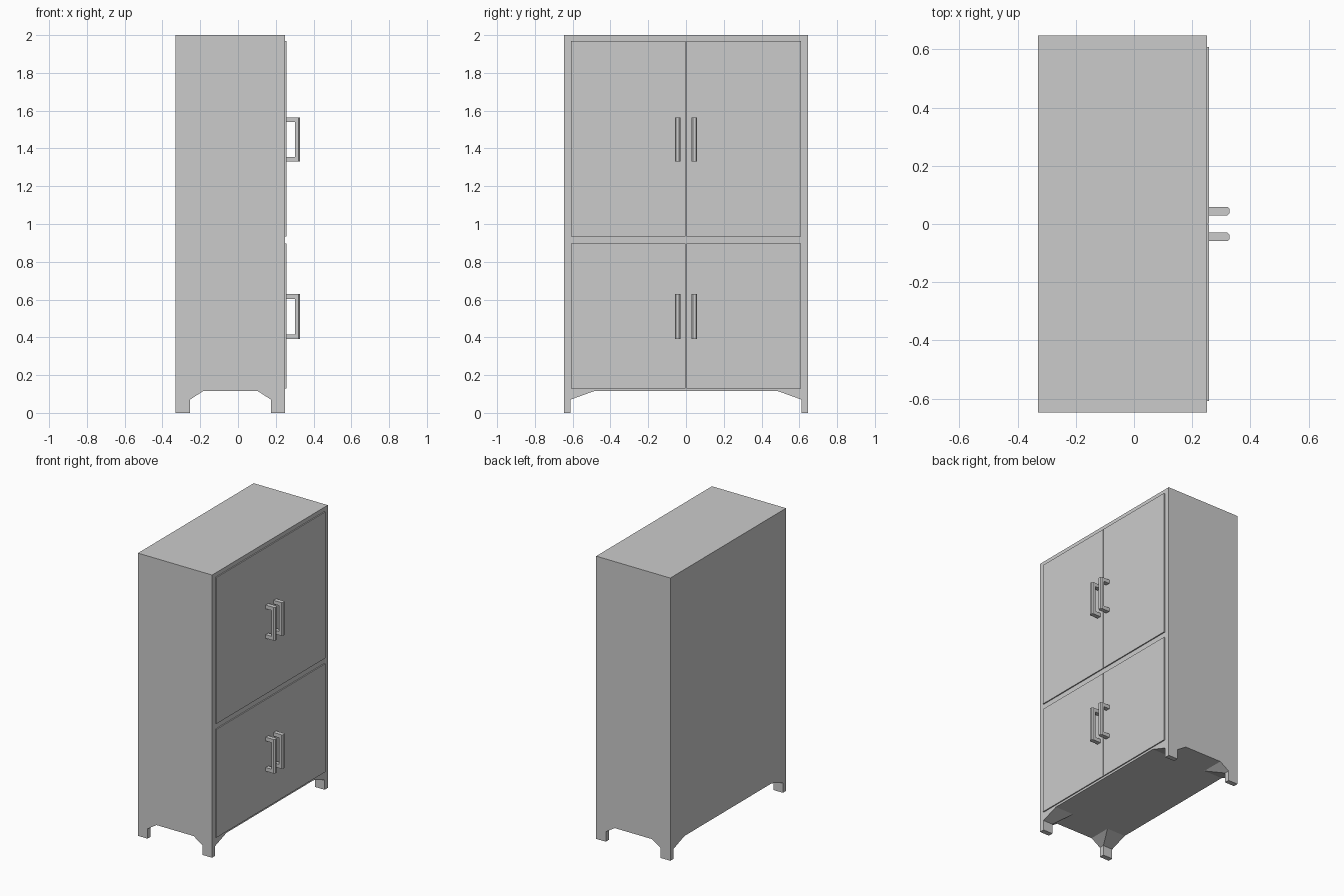
import bpy
import bmesh

if "Cube" in bpy.data.objects:
    bpy.data.objects.remove(bpy.data.objects["Cube"], do_unlink=True)

GREY = (0.6, 0.6, 0.6, 1.0)
mat = bpy.data.materials.new("light_grey")
mat.use_nodes = True
mat.diffuse_color = GREY
mat.node_tree.nodes["Principled BSDF"].inputs["Base Color"].default_value = GREY

BACK, FRONT, HALF_W, BASE = -0.33, 0.25, 0.647, 0.115
DOOR_X = 0.258


def finish(name, bm):
    bmesh.ops.recalc_face_normals(bm, faces=bm.faces)
    mesh = bpy.data.meshes.new(name)
    bm.to_mesh(mesh)
    bm.free()
    mesh.materials.append(mat)
    obj = bpy.data.objects.new(name, mesh)
    bpy.context.collection.objects.link(obj)
    return obj


def box(name, x, y, z):
    bm = bmesh.new()
    bmesh.ops.create_cube(bm, size=1)
    for v in bm.verts:
        v.co = [r[0] if c < 0 else r[1] for c, r in zip(v.co, (x, y, z))]
    return finish(name, bm)


def foot(name, sx, sy):
    """Corner foot: straight block that flares out into the cabinet base."""
    cx = FRONT if sx > 0 else BACK
    cy = sy * HALF_W
    bm = bmesh.new()
    rings = []
    for z, dx, dy in ((0, 0.075, 0.035), (0.07, 0.075, 0.035), (BASE, 0.145, 0.16)):
        x, y = cx - sx * dx, cy - sy * dy
        rings.append([bm.verts.new((a, b, z))
                      for a, b in ((cx, cy), (x, cy), (x, y), (cx, y))])
    bm.faces.new(rings[0])
    for low, high in zip(rings, rings[1:]):
        for i in range(4):
            j = (i + 1) % 4
            bm.faces.new((low[i], low[j], high[j], high[i]))
    return finish(name, bm)


def handle(name, y, z0, z1):
    """Squared C-shaped pull with chamfered outer grip edges."""
    x0, x1, t, half = DOOR_X - 0.003, 0.328, 0.026, 0.015
    outline = [(x0, z0), (x1, z0), (x1, z1), (x0, z1), (x0, z1 - t),
               (x1 - t, z1 - t), (x1 - t, z0 + t), (x0, z0 + t)]
    bm = bmesh.new()
    face = bm.faces.new([bm.verts.new((x, y - half, z)) for x, z in outline])
    grown = bmesh.ops.extrude_face_region(bm, geom=[face])["geom"]
    moved = [g for g in grown if isinstance(g, bmesh.types.BMVert)]
    bmesh.ops.translate(bm, verts=moved, vec=(0, 2 * half, 0))
    grip = [e for e in bm.edges if all(v.co.x > x1 - 0.001 for v in e.verts)
            and abs(e.verts[0].co.z - e.verts[1].co.z) > t]
    bmesh.ops.bevel(bm, geom=grip, offset=0.007, segments=1, affect='EDGES')
    return finish(name, bm)


# Cabinet carcass and feet
box("cabinet_body", (BACK, FRONT), (-HALF_W, HALF_W), (BASE, 2))
for sx, end in ((1, "door_side"), (-1, "rear")):
    for sy, side in ((1, "a"), (-1, "b")):
        foot(f"{end}_foot_{side}", sx, sy)

# Two pairs of doors with their pulls
for level, z, grip_z in (("lower", (0.13, 0.896), (0.39, 0.63)),
                         ("upper", (0.935, 1.97), (1.33, 1.565))):
    for s, side in ((1, "a"), (-1, "b")):
        box(f"{level}_door_{side}", (FRONT - 0.01, DOOR_X),
            sorted((s * 0.002, s * 0.608)), z)
        handle(f"{level}_handle_{side}", s * 0.044, *grip_z)
